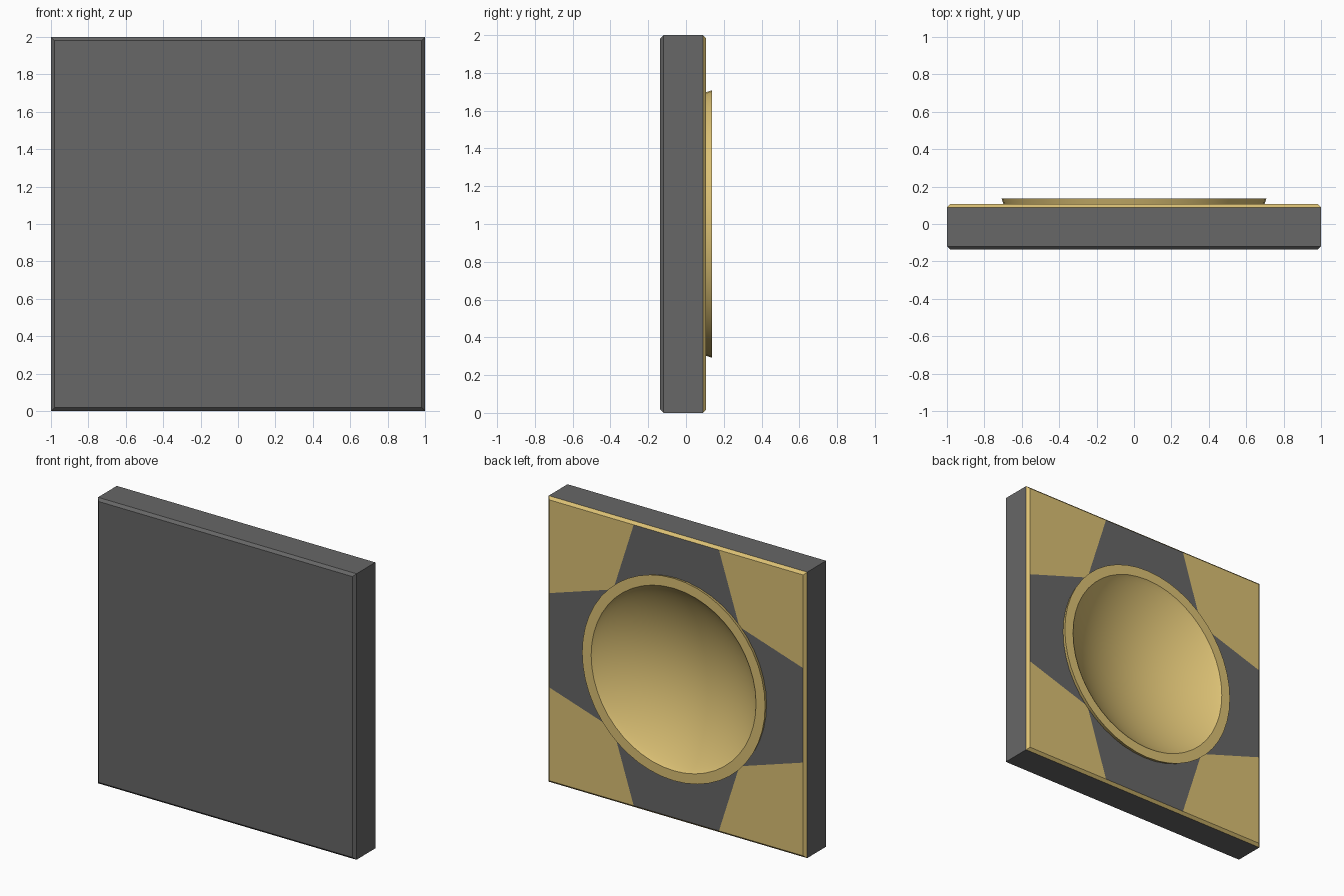
import bpy, bmesh, math

if "Cube" in bpy.data.objects:
    bpy.data.objects.remove(bpy.data.objects["Cube"])


def material(name, rgb):
    m = bpy.data.materials.new(name)
    m.diffuse_color = (*rgb, 1)
    m.use_nodes = True
    m.node_tree.nodes["Principled BSDF"].inputs["Base Color"].default_value = m.diffuse_color
    return m


DARK = material("dark grey", (0.135, 0.135, 0.135))
GOLD = material("pale gold", (0.71, 0.53, 0.175))
SEG = 48          # sides of the round parts
CZ = 1.0          # height of the dish centre


def finish(name, bm, mats):
    bmesh.ops.recalc_face_normals(bm, faces=bm.faces)
    me = bpy.data.meshes.new(name)
    bm.to_mesh(me)
    bm.free()
    for m in mats:
        me.materials.append(m)
    ob = bpy.data.objects.new(name, me)
    bpy.context.collection.objects.link(ob)
    return ob


# Slab: stacked square sections, chamfered front and back
C = 0.018
BACK = 0.107
bm = bmesh.new()
rows = []
for y, h in ((-0.137, 1 - C), (-0.137 + C, 1), (BACK - C, 1), (BACK, 1 - C)):
    rows.append([bm.verts.new((sx * h, y, CZ + sz * h))
                 for sx, sz in ((1, 1), (-1, 1), (-1, -1), (1, -1))])
bm.faces.new(rows[0])
for k in range(3):
    for i in range(4):
        j = (i + 1) % 4
        f = bm.faces.new((rows[k][i], rows[k][j], rows[k + 1][j], rows[k + 1][i]))
        f.material_index = 1 if k == 2 else 0

# Back face: gold corners and dark arms around a round hole
R = 0.69
E = 1 - C
circle = [bm.verts.new((R * math.cos(a), BACK, CZ + R * math.sin(a)))
          for a in (math.tau * i / SEG for i in range(SEG))]
edge_pts = []
for q in range(4):
    a = math.pi / 2 * (q + 1)
    ca, sa = round(math.cos(a)), round(math.sin(a))
    pair = []
    for t in (-0.33, 0.33):
        pair.append(bm.verts.new((E * ca - t * sa, BACK, CZ + E * sa + t * ca)))
    edge_pts.append(pair)
for q in range(4):
    start = SEG // 8 + q * SEG // 4
    arc = [circle[(start + i) % SEG] for i in range(SEG // 4 + 1)]
    bm.faces.new(arc + edge_pts[q][::-1])
    f = bm.faces.new((arc[0], edge_pts[q - 1][1], rows[3][q], edge_pts[q][0]))
    f.material_index = 1
finish("slab", bm, [DARK, GOLD])

# Dish: raised flared rim and hollow bowl, turned about the y axis
RI, TOP, DEPTH = 0.638, 0.137, 0.21
profile = [(R, BACK - 0.004), (0.698, BACK), (0.708, TOP), (RI, TOP)]
N = 14
for i in range(1, N):
    t = math.cos(math.pi / 2 * i / N)
    profile.append((RI * t, TOP - DEPTH * (1 - t * t) ** 0.9))
bm = bmesh.new()
rings = [[bm.verts.new((r * math.cos(math.tau * i / SEG), y,
                        CZ + r * math.sin(math.tau * i / SEG)))
          for i in range(SEG)] for r, y in profile]
for a, b in zip(rings, rings[1:]):
    for i in range(SEG):
        j = (i + 1) % SEG
        bm.faces.new((a[i], a[j], b[j], b[i]))
centre = bm.verts.new((0, TOP - DEPTH, CZ))
for i in range(SEG):
    bm.faces.new((rings[-1][i], rings[-1][(i + 1) % SEG], centre))
# open shell: make normals face outward at the back
dish = finish("dish", bm, [GOLD])
if dish.data.polygons[-1].normal.y < 0:
    dish.data.flip_normals()

bpy.ops.object.select_all(action='DESELECT')
dish.select_set(True)
bpy.context.view_layer.objects.active = dish
bpy.ops.object.shade_smooth_by_angle(angle=math.radians(30))
